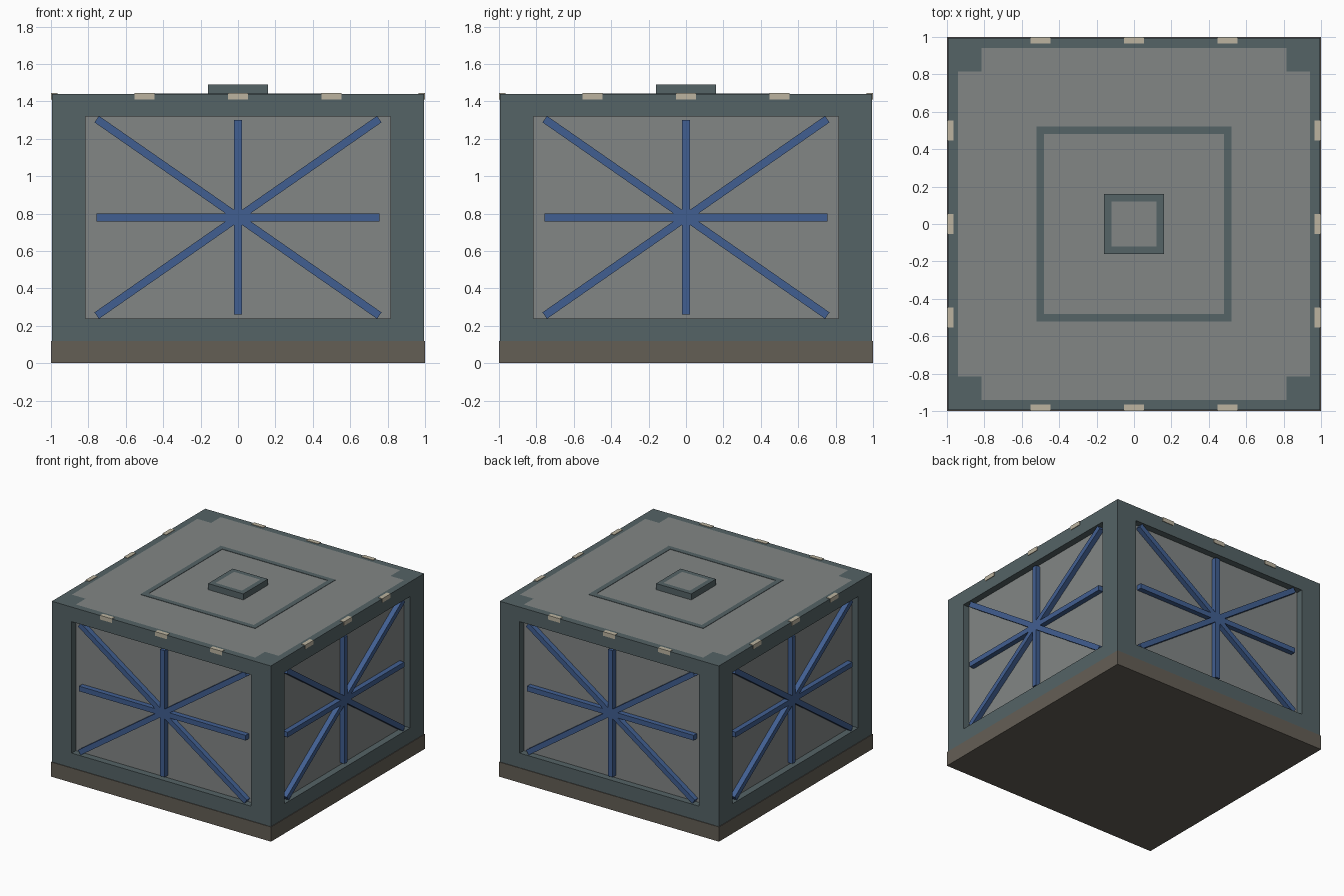
import bpy, bmesh, math
from mathutils import Matrix, Vector

if "Cube" in bpy.data.objects:
    bpy.data.objects.remove(bpy.data.objects["Cube"], do_unlink=True)


def material(name, rgb):
    m = bpy.data.materials.new(name)
    m.use_nodes = True
    m.diffuse_color = (*rgb, 1)
    m.node_tree.nodes["Principled BSDF"].inputs["Base Color"].default_value = (*rgb, 1)
    return m


TEAL = material("slate teal", (0.089, 0.125, 0.133))
GREY = material("panel grey", (0.223, 0.238, 0.235))
BLUE = material("brace blue", (0.053, 0.114, 0.283))
BROWN = material("base brown", (0.127, 0.112, 0.091))
BEIGE = material("clip beige", (0.503, 0.456, 0.352))

HALF, WALL, POST = 0.995, 0.94, 0.815   # frame face, wall face, post inner edge
FLOOR, ROOF = 0.12, 1.44
SILL, LINTEL = 0.24, 1.32
MID = (SILL + LINTEL) / 2


def add_box(bm, lo, hi, spin=Matrix()):
    """Box between two corners, then transformed by spin."""
    lo, hi = Vector(lo), Vector(hi)
    size = Matrix.Diagonal((*(hi - lo), 1))
    return bmesh.ops.create_cube(
        bm, size=1, matrix=spin @ Matrix.Translation((lo + hi) / 2) @ size)


def finish(bm, name, *mats):
    bmesh.ops.recalc_face_normals(bm, faces=bm.faces)
    mesh = bpy.data.meshes.new(name)
    bm.to_mesh(mesh)
    bm.free()
    for m in mats:
        mesh.materials.append(m)
    ob = bpy.data.objects.new(name, mesh)
    bpy.context.scene.collection.objects.link(ob)
    return ob


def box(name, mat, lo, hi):
    bm = bmesh.new()
    add_box(bm, lo, hi)
    return finish(bm, name, mat)


SIDES = [("front", 0), ("left", 90), ("back", 180), ("right", 270)]

# Base slab and inner wall block
box("base_slab", BROWN, (-1, -1, 0), (1, 1, FLOOR))
box("wall_panels", GREY, (-WALL, -WALL, FLOOR), (WALL, WALL, 1.38))

for side, angle in SIDES:
    turn = Matrix.Rotation(math.radians(angle), 4, "Z")

    # Frame: one corner post and two rails per side
    bm = bmesh.new()
    add_box(bm, (POST, -HALF, FLOOR), (HALF, -POST, ROOF), turn)
    for z0, z1 in ((FLOOR, SILL), (LINTEL, ROOF)):
        add_box(bm, (-POST, -HALF, z0), (POST, -WALL, z1), turn)
    finish(bm, side + "_frame", TEAL)

    # Star of crossing braces
    bm = bmesh.new()
    slope = math.atan2(0.525, 0.755)
    for tilt, reach in ((0, 0.757), (math.pi / 2, 0.52), (slope, 0.92), (-slope, 0.92)):
        spin = turn @ Matrix.Translation((0, 0, MID)) @ Matrix.Rotation(tilt, 4, "Y")
        add_box(bm, (-reach, -0.982, -0.021), (reach, -WALL, 0.021), spin)
    finish(bm, side + "_braces", BLUE)

    # Clips along the top edge
    bm = bmesh.new()
    for x in (-0.5, 0, 0.5):
        add_box(bm, (x - 0.053, -1, 1.41), (x + 0.053, -0.965, ROOF + 0.004), turn)
    finish(bm, side + "_clips", BEIGE)

# Roof deck, notched around the corner posts
bm = bmesh.new()
outline = []
for _, angle in SIDES:
    turn = Matrix.Rotation(math.radians(angle), 4, "Z")
    for x, y in ((POST, -WALL), (POST, -POST), (WALL, -POST)):
        outline.append(bm.verts.new(turn @ Vector((x, y, 1.38))))
face = bm.faces.new(outline)
top = bmesh.ops.extrude_face_region(bm, geom=[face])["geom"]
bmesh.ops.translate(bm, vec=(0, 0, ROOF - 1.38),
                    verts=[v for v in top if isinstance(v, bmesh.types.BMVert)])
finish(bm, "roof_deck", GREY)

# Square band on the roof
bm = bmesh.new()
for _, angle in SIDES:
    turn = Matrix.Rotation(math.radians(angle), 4, "Z")
    add_box(bm, (-0.48, -0.522, ROOF - 0.003), (0.522, -0.48, ROOF + 0.003), turn)
finish(bm, "roof_band", TEAL)

# Raised cap with an inset centre
bm = bmesh.new()
add_box(bm, (-0.16, -0.16, ROOF), (0.16, 0.16, 1.49))
bm.normal_update()
lid = [f for f in bm.faces if f.normal.z > 0.9]
bmesh.ops.inset_region(bm, faces=lid, thickness=0.057)
lid[0].material_index = 1
finish(bm, "roof_cap", TEAL, GREY)
